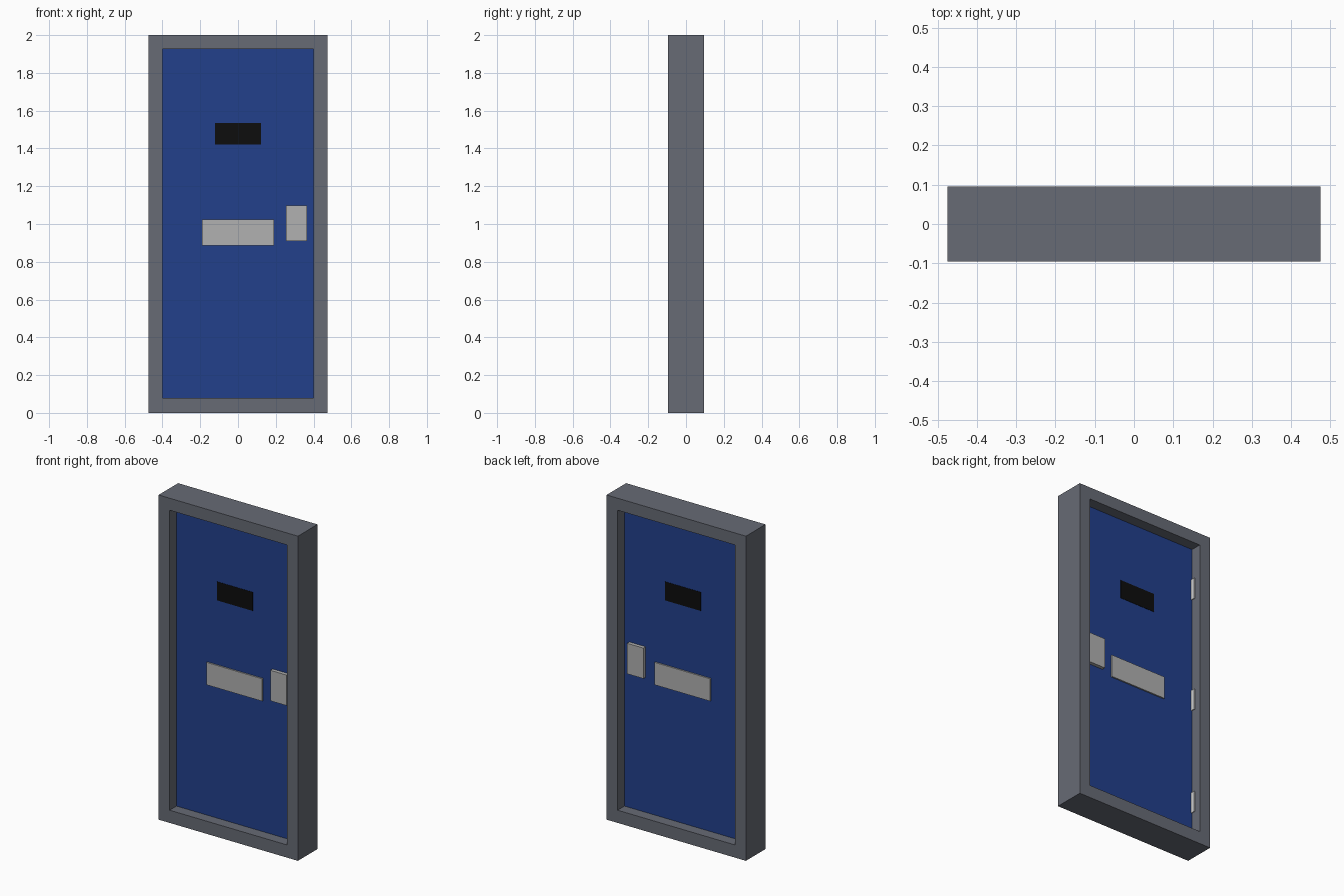
import bpy
import bmesh

cube = bpy.data.objects.get("Cube")
if cube:
    bpy.data.objects.remove(cube, do_unlink=True)


def material(name, r, g, b):
    mat = bpy.data.materials.new(name)
    mat.use_nodes = True
    mat.diffuse_color = (r, g, b, 1)
    mat.node_tree.nodes["Principled BSDF"].inputs["Base Color"].default_value = (r, g, b, 1)
    return mat


def add_object(name, bm, mat):
    bmesh.ops.recalc_face_normals(bm, faces=bm.faces)
    mesh = bpy.data.meshes.new(name)
    bm.to_mesh(mesh)
    bm.free()
    mesh.materials.append(mat)
    obj = bpy.data.objects.new(name, mesh)
    bpy.context.collection.objects.link(obj)
    return obj


def box(name, x, y, z, mat):
    """Box spanning the given (low, high) ranges."""
    bm = bmesh.new()
    bmesh.ops.create_cube(bm, size=1)
    for v in bm.verts:
        v.co = [lo + (c + 0.5) * (hi - lo) for c, (lo, hi) in zip(v.co, (x, y, z))]
    return add_object(name, bm, mat)


frame_grey = material("frame grey", 0.135, 0.146, 0.178)
door_blue = material("door blue", 0.016, 0.051, 0.26)
plate_metal = material("plate metal", 0.44, 0.44, 0.44)
hinge_metal = material("hinge metal", 0.62, 0.62, 0.62)
window_black = material("window black", 0.004, 0.004, 0.004)

FRAME_DEPTH = 0.19
DOOR_FACE = 0.028


def rectangle(bm, half_width, bottom, top):
    corners = [(-half_width, bottom), (half_width, bottom), (half_width, top), (-half_width, top)]
    return [bm.verts.new((x, -FRAME_DEPTH / 2, z)) for x, z in corners]


# Frame: a mitred ring extruded through the wall depth
bm = bmesh.new()
outer = rectangle(bm, 0.475, 0, 2)
inner = rectangle(bm, 0.4, 0.078, 1.926)
ring = []
for i in range(4):
    j = (i + 1) % 4
    ring.append(bm.faces.new((outer[i], outer[j], inner[j], inner[i])))
extruded = bmesh.ops.extrude_face_region(bm, geom=ring, use_keep_orig=True)
for item in extruded["geom"]:
    if isinstance(item, bmesh.types.BMVert):
        item.co.y += FRAME_DEPTH
add_object("door_frame", bm, frame_grey)

# Door leaf set in the middle of the frame
box("door_leaf", (-0.4, 0.4), (-DOOR_FACE, DOOR_FACE), (0.078, 1.926), door_blue)

# Fittings repeated on both faces of the leaf
for side, sign in (("front", -1), ("back", 1)):
    def fitting(name, x, z, thickness, mat):
        y = sorted((sign * DOOR_FACE, sign * (DOOR_FACE + thickness)))
        box(side + "_" + name, x, y, z, mat)

    fitting("window", (-0.121, 0.121), (1.42, 1.535), 0.002, window_black)
    fitting("hatch_plate", (-0.19, 0.19), (0.885, 1.023), 0.009, plate_metal)
    fitting("lock_plate", (0.255, 0.366), (0.91, 1.098), 0.022, plate_metal)

# Hinges in the back corner beside the jamb
for name, z in (("lower", 0.29), ("middle", 0.95), ("upper", 1.665)):
    box(name + "_hinge", (-0.4, -0.394), (DOOR_FACE, DOOR_FACE + 0.025),
        (z - 0.065, z + 0.065), hinge_metal)
